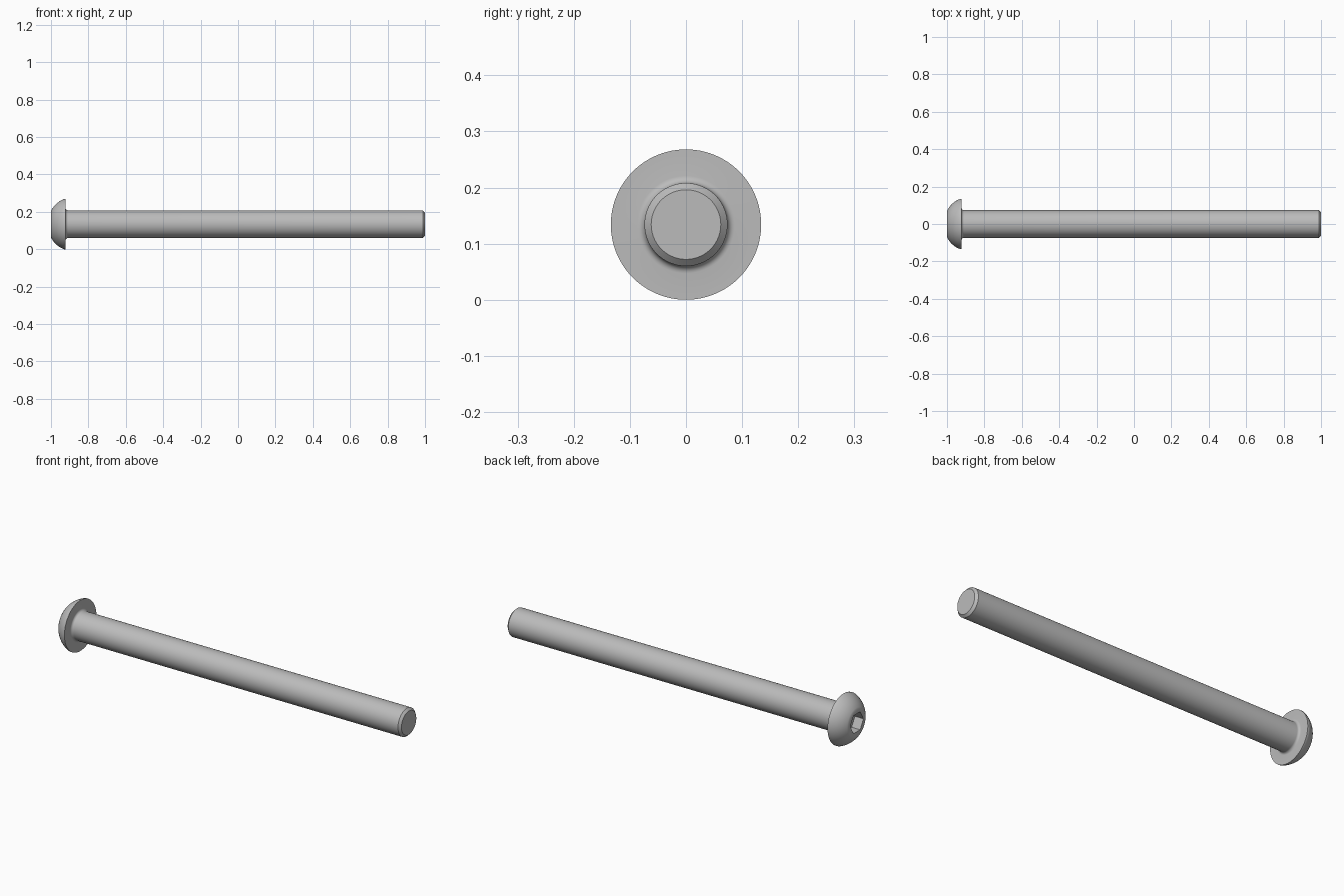
import bpy, bmesh, math
from mathutils import Matrix

if "Cube" in bpy.data.objects:
    bpy.data.objects.remove(bpy.data.objects["Cube"], do_unlink=True)

AXIS_Z = 0.134      # height of the bolt axis
HEAD_R = 0.134
SHANK_R = 0.074
FLAT_R = 0.07       # flat around the socket
UNDER_X = -0.922    # underside of the head
SEGMENTS = 96

steel = bpy.data.materials.new("grey steel")
steel.use_nodes = True
colour = (0.5, 0.5, 0.5, 1)
steel.diffuse_color = colour
steel.node_tree.nodes["Principled BSDF"].inputs["Base Color"].default_value = colour


def arc(cx, cr, radius, start, end, steps):
    """Points (x, r) on an arc, angles in degrees."""
    angles = [math.radians(start + (end - start) * i / steps) for i in range(steps + 1)]
    return [(cx + radius * math.cos(a), cr + radius * math.sin(a)) for a in angles]


def lathe(name, profile):
    """Revolve an (x, r) profile around the bolt axis and cap both ends."""
    bm = bmesh.new()
    rings = []
    for x, r in profile:
        angles = [2 * math.pi * i / SEGMENTS for i in range(SEGMENTS)]
        rings.append([bm.verts.new((x, r * math.cos(a), AXIS_Z + r * math.sin(a))) for a in angles])
    for a, b in zip(rings, rings[1:]):
        for i in range(SEGMENTS):
            j = (i + 1) % SEGMENTS
            bm.faces.new((a[i], a[j], b[j], b[i]))
    bm.faces.new(rings[0])
    bm.faces.new(rings[-1])
    bmesh.ops.recalc_face_normals(bm, faces=bm.faces)
    return finish(name, bm)


def finish(name, bm):
    mesh = bpy.data.meshes.new(name)
    bm.to_mesh(mesh)
    bm.free()
    mesh.materials.append(steel)
    obj = bpy.data.objects.new(name, mesh)
    bpy.context.collection.objects.link(obj)
    return obj


# Domed head, short rim, fillet under the head, shank and chamfered tip
rim_x = UNDER_X - 0.008
dx, dr = rim_x + 1, HEAD_R - FLAT_R
chord = math.hypot(dx, dr)
dome_r = 0.125
offset = math.sqrt(dome_r ** 2 - chord ** 2 / 4)
cx = (rim_x - 1) / 2 + offset * dr / chord
cr = (HEAD_R + FLAT_R) / 2 - offset * dx / chord
start = math.degrees(math.atan2(FLAT_R - cr, -1 - cx))
end = math.degrees(math.atan2(HEAD_R - cr, rim_x - cx))
fillet = 0.013
chamfer = 0.012
profile = arc(cx, cr, dome_r, start, end, 12)
profile += [(UNDER_X, HEAD_R)]
profile += arc(UNDER_X + fillet, SHANK_R + fillet, fillet, 180, 270, 6)
profile += [(1 - chamfer, SHANK_R), (1, SHANK_R - chamfer)]
bolt = lathe("bolt", profile)

# Hexagonal socket cut into the head
bm = bmesh.new()
bmesh.ops.create_cone(bm, cap_ends=True, segments=6, radius1=0.055, radius2=0.055, depth=0.1,
                      matrix=Matrix.Translation((-1, 0, AXIS_Z)) @ Matrix.Rotation(math.pi / 2, 4, "Y"))
cutter = finish("socket_cutter", bm)
cutter.hide_render = True
cut = bolt.modifiers.new("socket", "BOOLEAN")
cut.operation = "DIFFERENCE"
cut.solver = "EXACT"
cut.object = cutter
bpy.context.view_layer.objects.active = bolt
bolt.select_set(True)
bpy.ops.object.modifier_apply(modifier=cut.name)
bpy.data.objects.remove(cutter, do_unlink=True)

# Smooth round surfaces with crisp edges
bpy.ops.object.select_all(action="DESELECT")
bolt.select_set(True)
bpy.ops.object.shade_smooth_by_angle(angle=math.radians(30))
